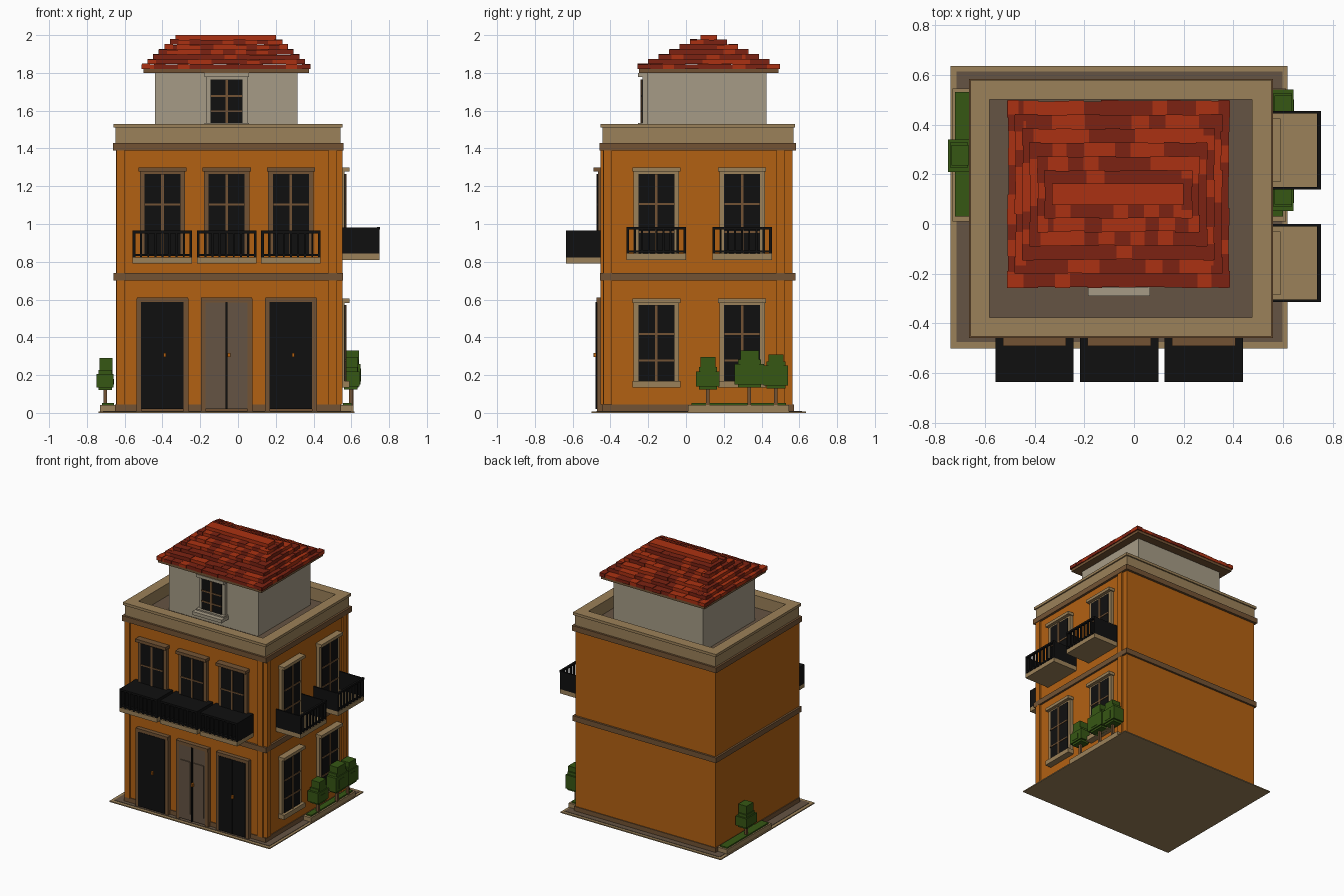
import bpy
import bmesh
import random

random.seed(4)
cube = bpy.data.objects.get("Cube")
if cube:
    bpy.data.objects.remove(cube, do_unlink=True)


def material(name, red, green, blue):
    mat = bpy.data.materials.new(name)
    mat.use_nodes = True
    mat.diffuse_color = (red, green, blue, 1)
    mat.node_tree.nodes["Principled BSDF"].inputs["Base Color"].default_value = (red, green, blue, 1)
    return mat


ORANGE = material("orange plaster", .45, .12, .006)
TAN = material("tan stone", .33, .22, .10)
BROWN = material("brown trim", .17, .086, .034)
UMBER = material("umber floor", .13, .088, .056)
GREY = material("pale grey plaster", .38, .33, .24)
BLACK = material("black iron and glass", .005, .005, .005)
GREEN = material("leaf green", .037, .095, .007)
RED = material("bright roof tile", .41, .031, .006)
DARK_RED = material("dark roof tile", .20, .016, .006)


def build(name, boxes, *mats):
    """One object from boxes (x0, x1, y0, y1, z0, z1, optional material slot)."""
    bm = bmesh.new()
    for x0, x1, y0, y1, z0, z1, *slot in boxes:
        made = bmesh.ops.create_cube(bm, size=1)["verts"]
        for v in made:
            v.co.x = x1 if v.co.x > 0 else x0
            v.co.y = y1 if v.co.y > 0 else y0
            v.co.z = z1 if v.co.z > 0 else z0
        if slot:
            for face in {f for v in made for f in v.link_faces}:
                face.material_index = slot[0]
    mesh = bpy.data.meshes.new(name)
    bm.to_mesh(mesh)
    bm.free()
    for mat in mats:
        mesh.materials.append(mat)
    obj = bpy.data.objects.new(name, mesh)
    bpy.context.collection.objects.link(obj)
    return obj


# Main wall footprint
LEFT, RIGHT, FRONT, BACK = -.645, .54, -.44, .565


def storey(name, grow, low, high, mat):
    build(name, [(LEFT - grow, RIGHT + grow, FRONT - grow, BACK + grow, low, high)], mat)


def ring(name, outer, inner, low, high, mat):
    """Rectangular wall ring, grown or shrunk from the footprint."""
    x0, x1, y0, y1 = LEFT - outer, RIGHT + outer, FRONT - outer, BACK + outer
    a0, a1, b0, b1 = LEFT + inner, RIGHT - inner, FRONT + inner, BACK - inner
    build(name, [(x0, x1, y0, b0, low, high), (x0, x1, b1, y1, low, high),
                 (x0, a0, b0, b1, low, high), (a1, x1, b0, b1, low, high)], mat)


def fixed(side, centre, width, low, high, depth, start=-.01, base=None):
    """Box on the front or right wall, reaching out by depth."""
    a, b = centre - width / 2, centre + width / 2
    if side == "front":
        wall = FRONT if base is None else base
        return (a, b, wall - depth, wall - start, low, high)
    return (RIGHT + start, RIGHT + depth, a, b, low, high)


# Ground, walls, bands and parapet
build("pavement", [(-.738, .617, -.50, .635, 0, .008)], TAN)
build("pavement_inlay", [(-.714, .597, -.475, .613, .004, .011)], UMBER)
storey("walls", 0, .01, 1.40, ORANGE)
storey("skirting", .006, .01, .045, BROWN)
storey("middle_band", .015, .70, .74, BROWN)
storey("cornice", .018, 1.39, 1.43, BROWN)
storey("roof_deck", -.02, 1.42, 1.435, UMBER)
ring("parapet", .003, .062, 1.43, 1.51, TAN)
ring("parapet_cap", .013, .065, 1.51, 1.53, TAN)

# Corner pilasters on the two decorated sides
pilasters = []
for low, high in ((.045, .70), (.74, 1.39)):
    for x in (-.622, .502):
        pilasters.append(fixed("front", x, .044, low, high, .012))
    for y in (-.415, .50):
        pilasters.append(fixed("right", y, .044, low, high, .014))
build("pilasters", pilasters, ORANGE)


def window(name, side, centre, low, high, trim, sill=False, base=None, width=.19):
    def at(offset, size, z0, z1, depth):
        return fixed(side, centre + offset, size, z0, z1, depth, base=base)
    half = width / 2
    build(name + "_frame", [
        at(-half - .012, .026, low, high + .012, .025),
        at(half + .012, .026, low, high + .012, .025),
        at(0, width + .05, high, high + .015, .025),
        at(0, width + .065, high + .012, high + .035, .05)], trim)
    if sill:
        build(name + "_sill", [at(0, width + .065, low - .035, low, .05)], trim)
    build(name + "_glass", [at(0, width, low, high, .03)], BLACK)
    bars = [at(0, .014, low, high, .035)]
    for share in (.27, .62):
        z = low + (high - low) * share
        bars.append(at(0, width, z - .005, z + .005, .034))
    build(name + "_bars", bars, BROWN)


def balcony(name, side, centre, floor, reach):
    width, top = .315, floor + .175
    build(name + "_slab", [fixed(side, centre, width, floor, floor + .033, reach)], TAN)
    edge = reach - .014
    rail = [fixed(side, centre, width, top - .014, top, reach + .002, edge),
            fixed(side, centre, width, floor + .04, floor + .05, reach, edge)]
    # start is measured outward on the right wall and inward on the front wall
    if side == "front":
        rail = [fixed(side, centre, width, z0, z1, reach, -edge)
                for z0, z1 in ((top - .014, top), (floor + .04, floor + .05))]
    inner = -edge if side == "front" else edge
    for i in range(9):
        offset = (i / 8 - .5) * (width - .014)
        rail.append(fixed(side, centre + offset, .014 if i in (0, 8) else .010,
                          floor + .03, top, reach, inner))
    for sign in (-1, 1):
        rail.append(fixed(side, centre + sign * (width - .01) / 2, .010,
                          floor + .033, top - .004, reach))
    build(name + "_railing", rail, BLACK)


# Front and right openings
COLUMNS = (("left", .28), ("middle", -.06), ("right", -.40))
for label, x in COLUMNS:
    window("front_window_" + label, "front", x, .84, 1.265, BROWN)
    balcony("front_balcony_" + label, "front", x, .79, .195)
for label, y in (("front", -.157), ("back", .297)):
    window("side_upper_window_" + label, "right", y, .845, 1.265, TAN)
    window("side_lower_window_" + label, "right", y, .17, .57, TAN, sill=True)
    balcony("side_balcony_" + label, "right", y, .81, .21)

# Street doors, the middle one panelled
for label, x in COLUMNS:
    middle = label == "middle"
    build("door_frame_" + label, [
        fixed("front", x + s * .124, .026, .01, .605, .03) for s in (-1, 1)
    ] + [fixed("front", x, .27, .585, .61, .033)], BROWN)
    build("door_leaves_" + label,
          [fixed("front", x, .225, .02, .586, .026 if middle else .036)],
          UMBER if middle else BLACK)
    if middle:
        build("door_panels", [fixed("front", x + s * .056, .084, .07, .47, .033)
                              for s in (-1, 1)], UMBER)
    build("door_gap_" + label, [fixed("front", x, .010, .02, .586, .038)], BLACK)
    build("door_knob_" + label, [fixed("front", x + .012, .014, .295, .318, .05)], ORANGE)

# Rooftop room
build("rooftop_room", [(-.44, .315, -.205, .425, 1.43, 1.81)], GREY)
window("rooftop_window", "front", -.06, 1.535, 1.765, GREY, sill=True, base=-.205, width=.17)
build("rooftop_step", [(-.185, .065, -.29, -.20, 1.50, 1.525)], GREY)

# Hipped roof of stepped tile courses
build("eaves", [(-.50, .375, -.25, .49, 1.80, 1.822)], BROWN)
tiles = []
courses, rise = 6, .026
for row in range(courses):
    x0, x1 = -.51 + .03 * row, .385 - .03 * row
    y0, y1 = -.258 + .056 * row, .498 - .056 * row
    low = 1.82 + rise * row
    tiles.append((x0 + .02, x1 - .02, y0 + .02, y1 - .02, low, low + rise - .003, 1))
    for along_x in (True, False):
        start, end = (x0, x1) if along_x else (y0, y1)
        for near in (True, False):
            a = start
            size = .035 if row % 2 else .066
            while a < end - .001:
                b = min(a + size, end)
                if end - b < .02:
                    b = end
                lip = random.uniform(0, .005)
                top = low + rise + random.uniform(-.003, .002)
                shade = 0 if random.random() < .42 else 1
                if along_x:
                    c, d = (y0 + lip, y0 + .07) if near else (y1 - .07, y1 - lip)
                    tiles.append((a, b, c, d, low, top, shade))
                else:
                    c, d = (x0 + lip, x0 + .045) if near else (x1 - .045, x1 - lip)
                    tiles.append((c, d, a, b, low, top + .001, shade))
                a, size = b, random.uniform(.055, .072)
build("roof_tiles", tiles, RED, DARK_RED)
build("ridge", [(-.33, .20, .077, .163, 1.97, 2.0)], RED)

# Planting beds along both flanks
for label, x0, x1 in (("left", .545, .612), ("right", -.73, -.645)):
    build("planter_" + label, [(x0, x1, .01, .545, .008, .043)], TAN)
    build("planter_hedge_" + label, [(x0 + .01, x1 - .012, .03, .53, .04, .053)], GREEN)


def tree(name, x, y, radius, low, mid, high):
    build(name + "_trunk", [(x - .009, x + .009, y - .009, y + .009, .04, low + .02)], BROWN)
    r, depth = radius, .045
    build(name + "_leaves", [
        (x - depth, x + depth, y - r, y + r, low + .015, mid - .01),
        (x - depth * .8, x + depth * .8, y - r * .75, y + r * .8, low, mid + .012),
        (x - depth * .7, x + depth * .85, y - r * .6, y + r * .65, mid - .02, high),
        (x - depth * .9, x + depth * 1.05, y - r * .5, y + r * .4, low + .03, mid - .035),
    ], GREEN)


tree("tree_left_front", .597, .115, .062, .125, .23, .295)
tree("tree_left_middle", .603, .335, .078, .135, .27, .33)
tree("tree_left_back", .597, .475, .065, .13, .26, .31)
tree("tree_right", -.703, .275, .065, .12, .215, .29)
